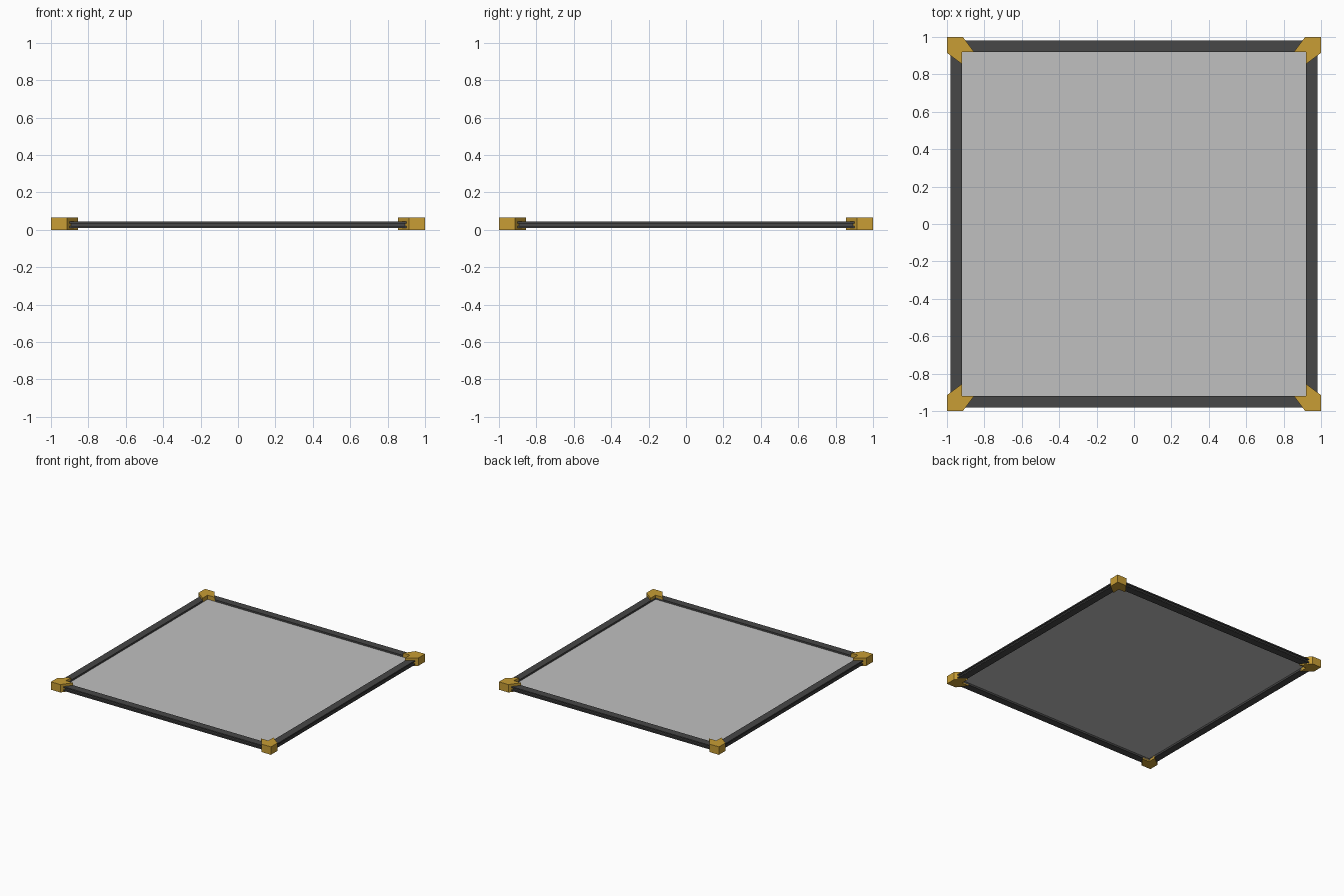
import bpy, bmesh, math
from mathutils import Matrix, Vector

if "Cube" in bpy.data.objects:
    bpy.data.objects.remove(bpy.data.objects["Cube"])


def material(name, rgb):
    m = bpy.data.materials.new(name)
    m.diffuse_color = (*rgb, 1.0)
    m.use_nodes = True
    m.node_tree.nodes["Principled BSDF"].inputs["Base Color"].default_value = m.diffuse_color
    return m


GOLD = material("gold", (0.58, 0.34, 0.035))
DARK = material("dark grey", (0.063, 0.063, 0.063))
GREY = material("light grey", (0.53, 0.53, 0.53))


def prism(name, points, offset, mat, turn=0.0):
    """Extrude a closed 3D outline along offset, then turn it about z."""
    bm = bmesh.new()
    face = bm.faces.new([bm.verts.new(p) for p in points])
    ext = bmesh.ops.extrude_face_region(bm, geom=[face])
    moved = [v for v in ext["geom"] if isinstance(v, bmesh.types.BMVert)]
    bmesh.ops.translate(bm, verts=moved, vec=Vector(offset))
    bmesh.ops.rotate(bm, verts=bm.verts, cent=(0, 0, 0),
                     matrix=Matrix.Rotation(turn, 3, "Z"))
    bmesh.ops.recalc_face_normals(bm, faces=bm.faces)
    mesh = bpy.data.meshes.new(name)
    bm.to_mesh(mesh)
    bm.free()
    mesh.materials.append(mat)
    obj = bpy.data.objects.new(name, mesh)
    bpy.context.collection.objects.link(obj)
    return obj


# Rail section (y, z) with a shallow groove along the outer side
rail = [(-0.98, 0.01), (-0.92, 0.01), (-0.92, 0.045), (-0.98, 0.045),
        (-0.98, 0.035), (-0.97, 0.035), (-0.97, 0.02), (-0.98, 0.02)]

# Bracket outline (x, y): an L with slanted ends
bracket = [(-1, -1), (-0.915, -1), (-0.855, -0.92), (-0.92, -0.92),
           (-0.92, -0.855), (-1, -0.915)]

for i in range(4):
    turn = i * math.pi / 2
    prism(f"rail_{i + 1}", [(-0.925, y, z) for y, z in rail],
          (1.85, 0, 0), DARK, turn)
    prism(f"corner_bracket_{i + 1}", [(x, y, 0) for x, y in bracket],
          (0, 0, 0.065), GOLD, turn)

# Thin panel held between the rails
s = 0.925
prism("panel", [(-s, -s, 0.025), (s, -s, 0.025), (s, s, 0.025), (-s, s, 0.025)],
      (0, 0, 0.006), GREY)
